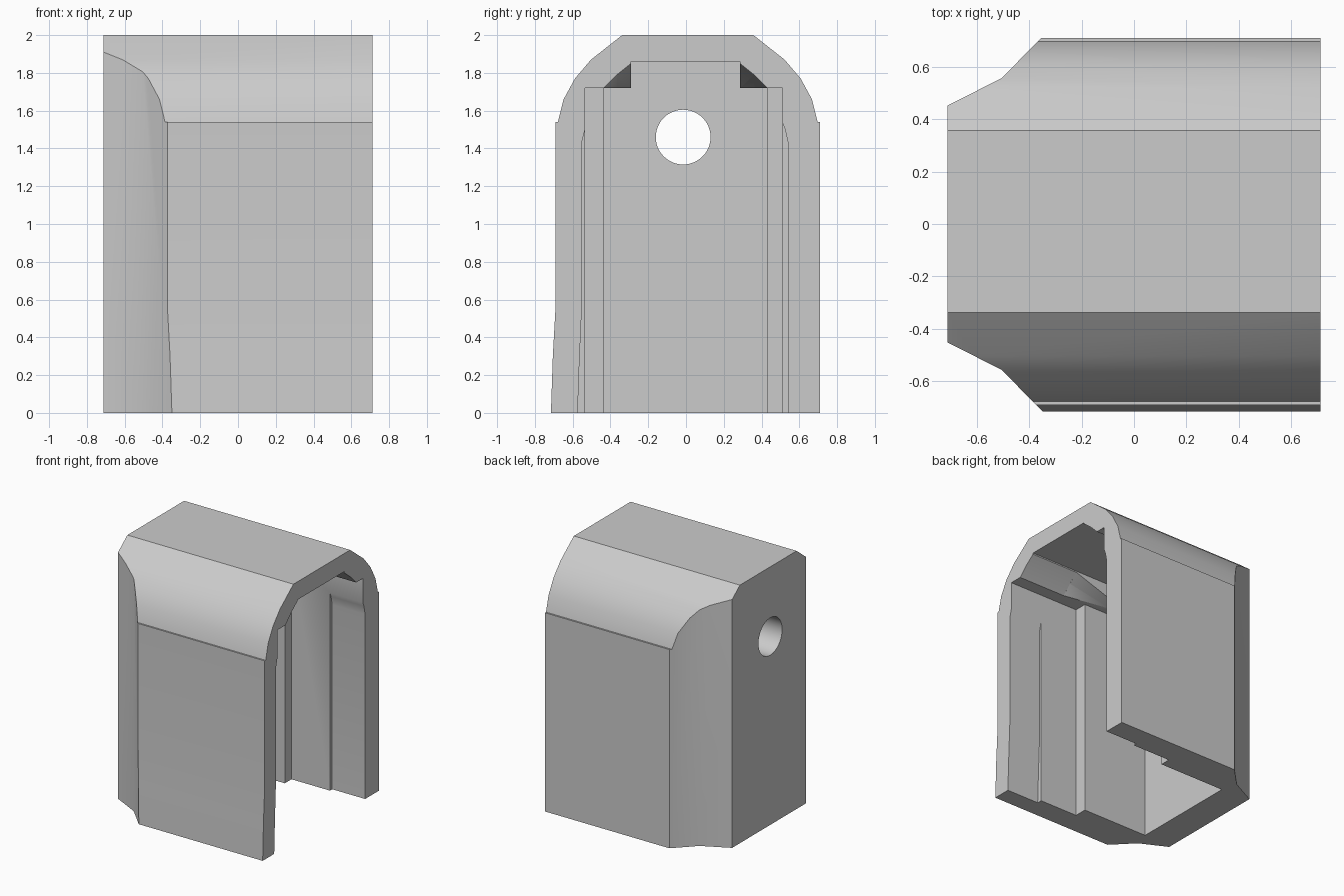
import bpy, bmesh, math
from mathutils import Vector

cube = bpy.data.objects.get("Cube")
if cube:
    bpy.data.objects.remove(cube, do_unlink=True)

grey = bpy.data.materials.new("light_grey")
grey.use_nodes = True
COLOUR = (0.6, 0.6, 0.6, 1)
grey.diffuse_color = COLOUR
grey.node_tree.nodes["Principled BSDF"].inputs["Base Color"].default_value = COLOUR


def loft(name, start, end):
    """Solid between two matching loops of points."""
    bm = bmesh.new()
    a = [bm.verts.new(p) for p in start]
    b = [bm.verts.new(p) for p in end]
    bm.faces.new(a)
    bm.faces.new(b)
    n = len(a)
    for i in range(n):
        j = (i + 1) % n
        bm.faces.new((a[i], a[j], b[j], b[i]))
    bmesh.ops.recalc_face_normals(bm, faces=bm.faces)
    mesh = bpy.data.meshes.new(name)
    bm.to_mesh(mesh)
    bm.free()
    obj = bpy.data.objects.new(name, mesh)
    bpy.context.collection.objects.link(obj)
    mesh.materials.append(grey)
    return obj


def along_x(name, profile, x0, x1, profile_end=None):
    return loft(name, [(x0, y, z) for y, z in profile],
                [(x1, y, z) for y, z in (profile_end or profile)])


def combine(target, tool, operation):
    mod = target.modifiers.new(tool.name, 'BOOLEAN')
    mod.operation = operation
    mod.solver = 'EXACT'
    mod.object = tool
    bpy.context.view_layer.objects.active = target
    bpy.ops.object.modifier_apply(modifier=mod.name)
    bpy.data.objects.remove(tool, do_unlink=True)


def box_profile(y0, y1, top):
    return [(y0, -0.2), (y1, -0.2), (y1, top), (y0, top)]


# Arched shell, with a slightly flared wall on one side
right_wall = [(-0.715, 0), (-0.705, 0.3), (-0.69, 0.57), (-0.69, 1.54)]
arch = [(0.685, 1.54), (0.655, 1.66), (0.595, 1.77), (0.51, 1.87), (0.345, 2)]
outline = (right_wall + [(0.012 - y, z) for y, z in ((a + 0.005, b) for a, b in arch)]
           + [(y + 0.012, z) for y, z in reversed(arch)]
           + [(0.71, 1.54), (0.71, 0)])
shell = along_x("shell", outline, -0.712, 0.712)

# Bevelled closed end
half_plan = [(-0.712, 0.452), (-0.505, 0.557), (-0.345, 0.72), (-0.3, 0.8), (0.9, 0.8)]
plan = half_plan + [(x, -y) for x, y in reversed(half_plan)]
end_bevel = loft("end_bevel", [(x, y, -0.1) for x, y in plan],
                 [(x, y, 2.1) for x, y in plan])
combine(shell, end_bevel, 'INTERSECT')

# Stepped cavity: deep pocket, middle step, and mouth
combine(shell, along_x("deep_pocket", box_profile(-0.435, 0.43, 1.72), -0.47, 0.9), 'DIFFERENCE')
combine(shell, along_x("middle_step", box_profile(-0.535, 0.512, 1.72), 0.1, 0.9), 'DIFFERENCE')
mouth = [(-0.577, -0.1), (-0.565, 0.25), (-0.552, 0.55), (-0.552, 1.43), (-0.53, 1.52),
         (0.505, 1.55), (0.525, 1.5), (0.54, 1.43), (0.54, -0.1)]
combine(shell, along_x("mouth", mouth, 0.43, 0.9), 'DIFFERENCE')

# Ceiling slot with ramped shoulders
combine(shell, along_x("ceiling_slot", box_profile(-0.29, 0.285, 1.86), -0.47, 0.9), 'DIFFERENCE')
for name, s, inner, outer in (("right_shoulder", -1, 0.27, 0.435), ("left_shoulder", 1, 0.265, 0.43)):
    vault = [(s * inner, 1.6), (s * outer, 1.6), (s * outer, 1.72), (s * (outer - 0.07), 1.79),
             (s * (inner + 0.02), 1.85), (s * inner, 1.85)]
    flat = [(y, min(z, 1.715)) for y, z in vault[:3]] + [
        (vault[3][0], 1.716), (vault[4][0], 1.717), (vault[5][0], 1.718)]
    combine(shell, along_x(name, vault, 0.3, 0.9), 'DIFFERENCE')
    combine(shell, along_x(name + "_ramp", vault, 0.301, -0.1, flat), 'DIFFERENCE')

# Round hole through the closed end
circle = [(-0.015 + 0.145 * math.cos(math.tau * i / 48), 1.46 + 0.145 * math.sin(math.tau * i / 48))
          for i in range(48)]
combine(shell, along_x("round_hole", circle, -0.9, -0.3), 'DIFFERENCE')

# Smooth curves, sharp corners
bpy.ops.object.select_all(action='DESELECT')
shell.select_set(True)
bpy.context.view_layer.objects.active = shell
bpy.ops.object.shade_smooth_by_angle(angle=math.radians(28))
